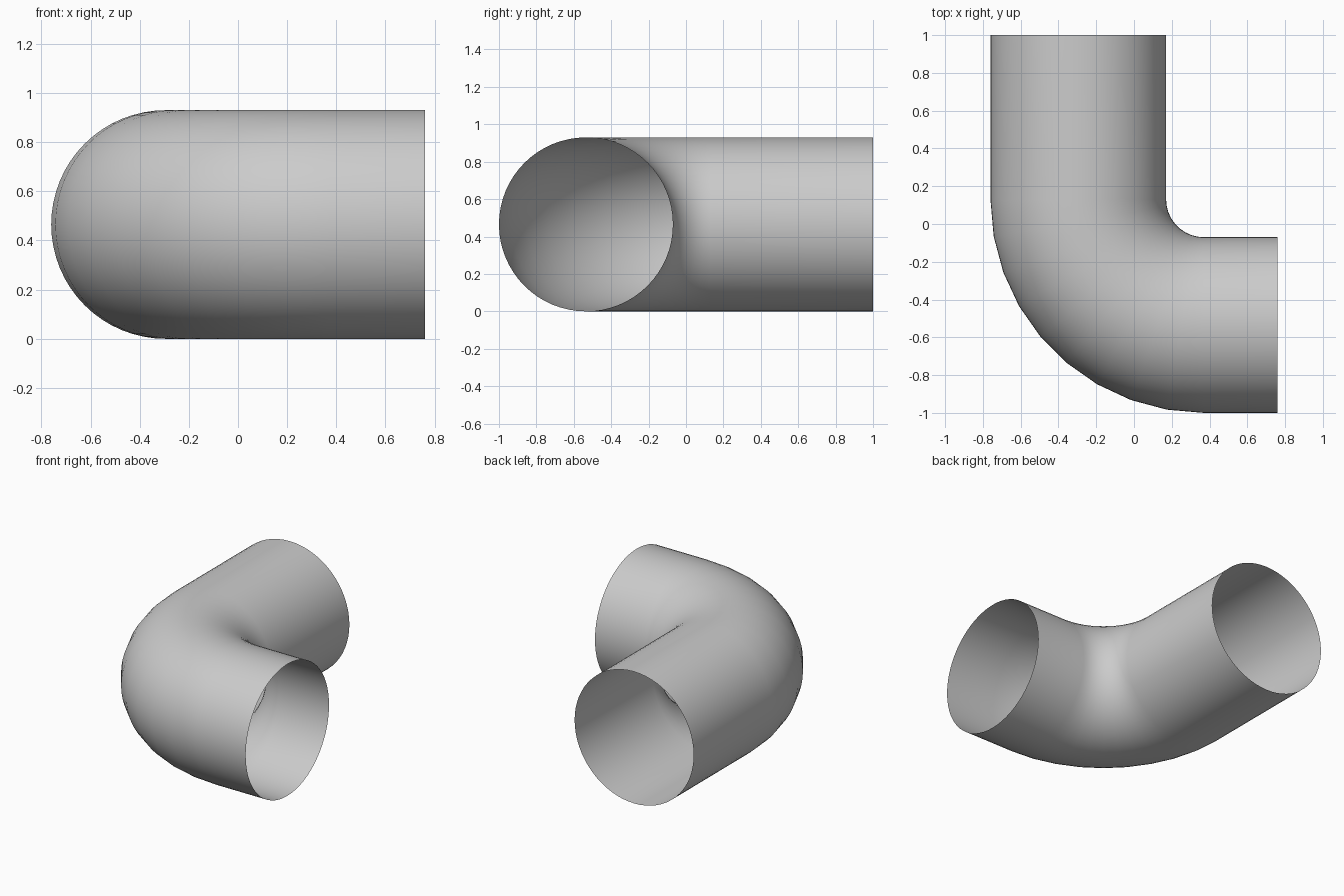
import bpy, bmesh, math
from mathutils import Matrix, Vector

cube = bpy.data.objects.get("Cube")
if cube:
    bpy.data.objects.remove(cube)

RADIUS = 0.465                          # pipe radius
BEND = Vector((0.37, 0.13, RADIUS))     # centre of the bend
BEND_RADIUS = 0.665
BEND_STEPS = 9
SIDES = 64

# Plain grey
grey = bpy.data.materials.new("light grey")
grey.use_nodes = True
grey.diffuse_color = (0.6, 0.6, 0.6, 1)
grey.node_tree.nodes["Principled BSDF"].inputs["Base Color"].default_value = grey.diffuse_color

bm = bmesh.new()


def extend(edges, matrix):
    """Extrude an open ring and move the new ring by the matrix."""
    geom = bmesh.ops.extrude_edge_only(bm, edges=edges)["geom"]
    verts = [g for g in geom if isinstance(g, bmesh.types.BMVert)]
    bmesh.ops.transform(bm, matrix=matrix, verts=verts)
    return [g for g in geom if isinstance(g, bmesh.types.BMEdge)
            and all(v in verts for v in g.verts)]


# Open ring at the back end
place = Matrix.Translation((BEND.x - BEND_RADIUS, 1, RADIUS)) @ Matrix.Rotation(math.pi / 2, 4, "X")
bmesh.ops.create_circle(bm, segments=SIDES, radius=RADIUS, matrix=place)
ring = bm.edges[:]

# Back arm, quarter bend, side arm
ring = extend(ring, Matrix.Translation((0, BEND.y - 1, 0)))
turn = (Matrix.Translation(BEND) @ Matrix.Rotation(math.pi / 2 / BEND_STEPS, 4, "Z")
        @ Matrix.Translation(-BEND))
for _ in range(BEND_STEPS):
    ring = extend(ring, turn)
extend(ring, Matrix.Translation((0.76 - BEND.x, 0, 0)))

# Make the faces point outwards, judged on the flat top of the back arm
bm.normal_update()
top = max(bm.faces, key=lambda f: f.calc_center_median().z)
if top.normal.z < 0:
    bmesh.ops.reverse_faces(bm, faces=bm.faces[:])

mesh = bpy.data.meshes.new("pipe_elbow")
bm.to_mesh(mesh)
bm.free()
mesh.materials.append(grey)
mesh.shade_smooth()
elbow = bpy.data.objects.new("pipe_elbow", mesh)
bpy.context.collection.objects.link(elbow)
